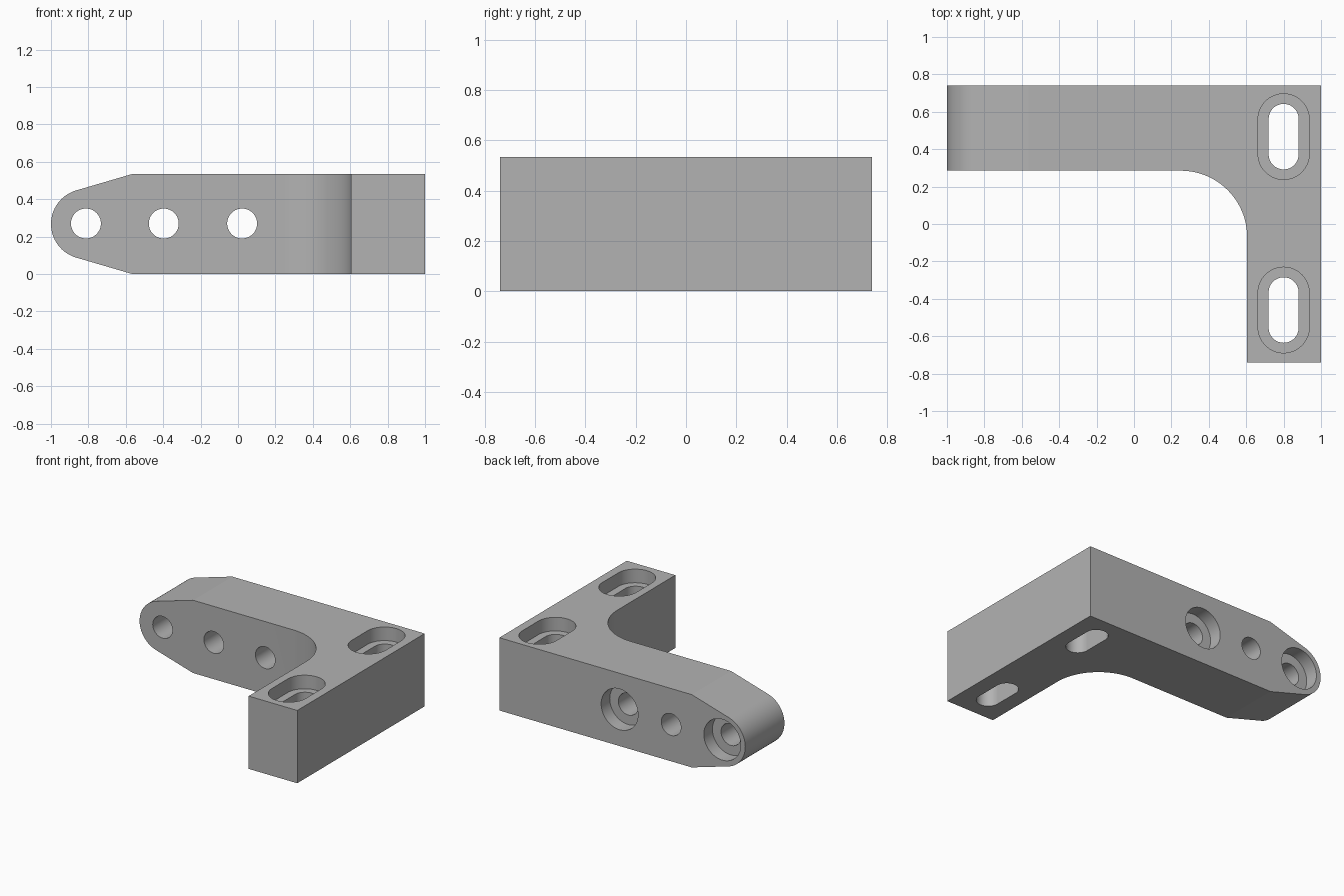
import bpy, bmesh
from math import sin, cos, pi, atan2, acos, hypot, radians
from mathutils import Vector

cube = bpy.data.objects.get("Cube")
if cube:
    bpy.data.objects.remove(cube, do_unlink=True)

HEIGHT, HALF_Y, MID = 0.535, 0.74, 0.2675
STEP_DEPTH = 0.1

grey = bpy.data.materials.new("plain grey")
grey.use_nodes = True
grey.diffuse_color = (0.45, 0.45, 0.45, 1)
grey.node_tree.nodes["Principled BSDF"].inputs["Base Color"].default_value = (0.45, 0.45, 0.45, 1)


def arc(cx, cy, r, start, end, steps=32):
    angles = [start + (end - start) * i / steps for i in range(steps + 1)]
    return [(cx + r * cos(a), cy + r * sin(a)) for a in angles]


def prism(name, profile, low, high, axis="z"):
    """Extrude a closed 2D profile along z (x, y points) or y (x, z points)."""
    place = (lambda u, v: (u, v, low)) if axis == "z" else (lambda u, v: (u, low, v))
    move = Vector((0, 0, high - low)) if axis == "z" else Vector((0, high - low, 0))
    bm = bmesh.new()
    face = bm.faces.new([bm.verts.new(place(u, v)) for u, v in profile])
    out = bmesh.ops.extrude_face_region(bm, geom=[face])
    bmesh.ops.translate(bm, vec=move, verts=[g for g in out["geom"] if isinstance(g, bmesh.types.BMVert)])
    bmesh.ops.recalc_face_normals(bm, faces=bm.faces)
    mesh = bpy.data.meshes.new(name)
    bm.to_mesh(mesh)
    bm.free()
    mesh.materials.append(grey)
    obj = bpy.data.objects.new(name, mesh)
    bpy.context.collection.objects.link(obj)
    return obj


def combine(body, cutter, operation="DIFFERENCE"):
    cutter.hide_render = True
    mod = body.modifiers.new("cut", "BOOLEAN")
    mod.operation, mod.solver, mod.object = operation, "EXACT", cutter
    bpy.context.view_layer.objects.active = body
    bpy.ops.object.modifier_apply(modifier=mod.name)
    bpy.data.objects.remove(cutter, do_unlink=True)


def slot(cx, cy, r, half):
    return arc(cx, cy + half, r, 0, pi) + arc(cx, cy - half, r, pi, 2 * pi)


# L-shaped plan with a filleted inner corner
fillet = arc(0.25, -0.07, 0.355, pi / 2, 0)
plan = [(-1, HALF_Y), (-1, 0.285)] + fillet + [(0.605, -HALF_Y), (1, -HALF_Y), (1, HALF_Y)]
bracket = prism("angle_bracket", plan, 0, HEIGHT)

# Tapered arm end with a round nose tangent to the tapers
nose_x, nose_r, taper_x = -0.813, 0.187, -0.565
dx, dz = taper_x - nose_x, HEIGHT - MID
tangent = atan2(dz, dx) + acos(nose_r / hypot(dx, dz))
side = arc(nose_x, MID, nose_r, tangent, 2 * pi - tangent)
side += [(taper_x, 0), (1.2, 0), (1.2, HEIGHT), (taper_x, HEIGHT)]
combine(bracket, prism("nose_cutter", side, -1, 1, "y"), "INTERSECT")

# Round holes through the arm, the outer two counterbored from the back
for x, stepped in ((-0.813, True), (-0.397, False), (0.022, True)):
    combine(bracket, prism("hole_cutter", arc(x, 0.27, 0.08, 0, 2 * pi, 64)[:-1], 0, 1, "y"))
    if stepped:
        bore = arc(x, 0.27, 0.15, 0, 2 * pi, 64)[:-1]
        combine(bracket, prism("bore_cutter", bore, HALF_Y - STEP_DEPTH, 1, "y"))

# Stepped slots through the foot
for y in (0.467, -0.46):
    combine(bracket, prism("slot_cutter", slot(0.8, y, 0.08, 0.095), -0.5, 1))
    combine(bracket, prism("slot_step_cutter", slot(0.8, y, 0.137, 0.092), HEIGHT - STEP_DEPTH, 1))

# Smooth curved walls, crisp edges
bpy.ops.object.select_all(action="DESELECT")
bracket.select_set(True)
bpy.context.view_layer.objects.active = bracket
bpy.ops.object.shade_smooth_by_angle(angle=radians(12))
weighted = bracket.modifiers.new("even_shading", "WEIGHTED_NORMAL")
weighted.keep_sharp = True
